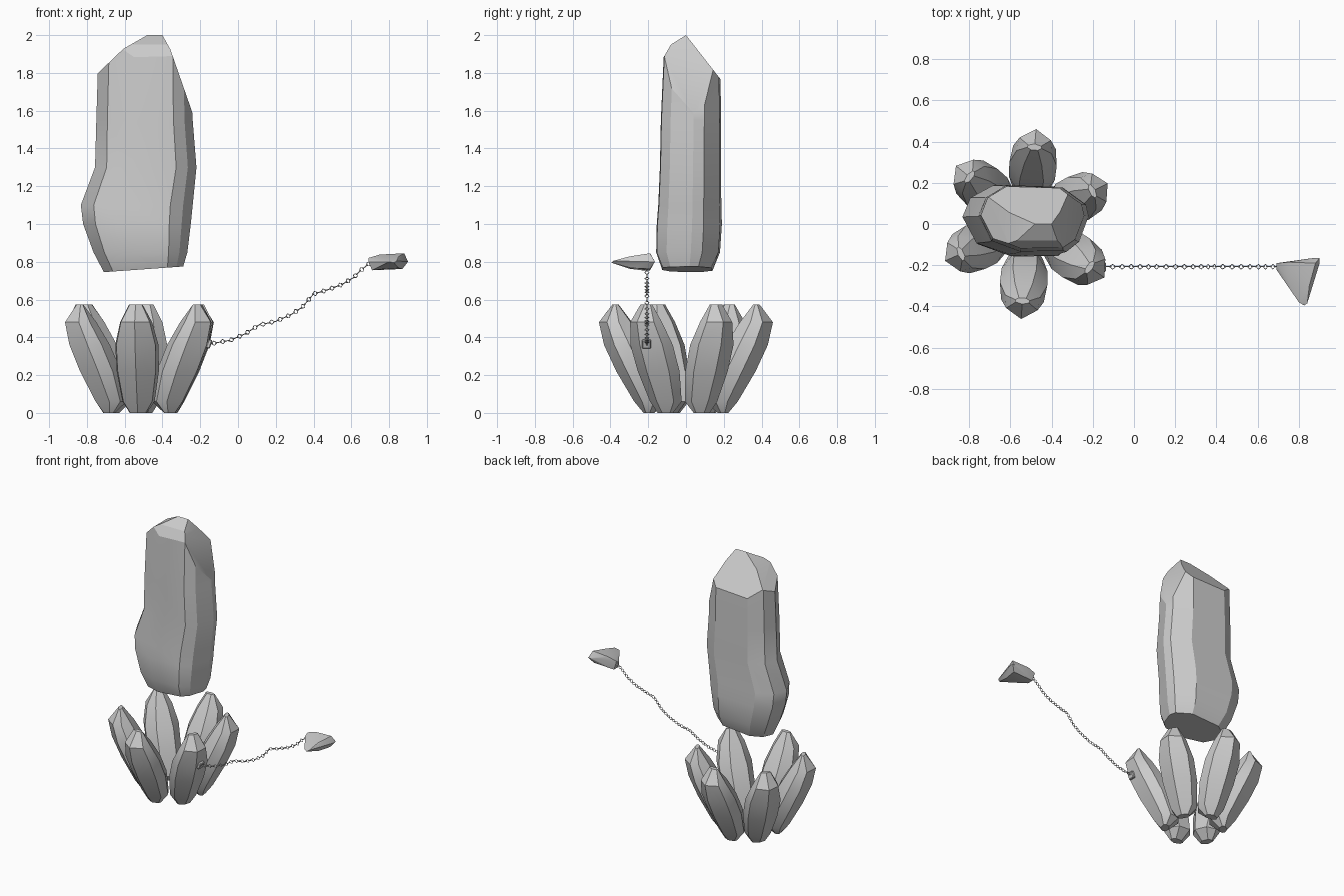
import bpy, bmesh, math
from mathutils import Vector, Matrix

if "Cube" in bpy.data.objects:
    bpy.data.objects.remove(bpy.data.objects["Cube"])


def finish(bm, name, angle=30):
    bmesh.ops.recalc_face_normals(bm, faces=bm.faces)
    mesh = bpy.data.meshes.new(name)
    bm.to_mesh(mesh)
    bm.free()
    ob = bpy.data.objects.new(name, mesh)
    bpy.context.collection.objects.link(ob)
    bpy.ops.object.select_all(action='DESELECT')
    ob.select_set(True)
    bpy.context.view_layer.objects.active = ob
    bpy.ops.object.shade_smooth_by_angle(angle=math.radians(angle))
    return ob


def loft(bm, rings):
    loops = [[bm.verts.new(p) for p in ring] for ring in rings]
    n = len(loops[0])
    for a, b in zip(loops, loops[1:]):
        for i in range(n):
            j = (i + 1) % n
            bm.faces.new((a[i], a[j], b[j], b[i]))
    bm.faces.new(loops[0][::-1])
    bm.faces.new(loops[-1])


def slice_off(bm, co, no):
    geom = bm.verts[:] + bm.edges[:] + bm.faces[:]
    bmesh.ops.bisect_plane(bm, geom=geom, plane_co=co, plane_no=Vector(no).normalized(),
                           clear_outer=True, dist=1e-5)
    rim = [e for e in bm.edges if e.is_boundary]
    if rim:
        bmesh.ops.holes_fill(bm, edges=rim, sides=0)


# Large floating rock: rounded outline lofted upward, then faceted crown
outline = [(-1, .1), (-.87, .65), (-.5, 1), (.53, .95), (.95, .45), (1, .1),
           (.83, -.65), (.6, -.95), (-.23, -.97), (-.77, -.65)]
# z, x min, x max, y min, y max
levels = [(.745, -.71, -.29, -.13, .14), (.85, -.765, -.268, -.163, .18),
          (1.0, -.82, -.25, -.16, .19), (1.1, -.832, -.24, -.152, .187),
          (1.3, -.757, -.22, -.143, .185), (1.55, -.75, -.24, -.138, .186),
          (2.05, -.735, -.25, -.115, .178)]
rings = []
for z, x0, x1, y0, y1 in levels:
    cx, cy, hx, hy = (x0 + x1) / 2, (y0 + y1) / 2, (x1 - x0) / 2, (y1 - y0) / 2
    tilt = .03 if z < .8 else 0
    rings.append([(cx + u * hx, cy + v * hy, z + tilt * (u + 1) / 2) for u, v in outline])
bm = bmesh.new()
loft(bm, rings)
for co, no in [((-.45, 0, 2), (0, .23, .18)), ((-.45, 0, 2), (0, -.05, .08)),
               ((-.45, -.08, 1.95), (0, -.07, .04)), ((-.48, 0, 2), (-.08, 0, .14)),
               ((-.62, 0, 1.915), (-.11, 0, .115)), ((-.4, 0, 2), (.09, 0, .05)),
               ((-.36, 0, 1.93), (.23, 0, .08))]:
    slice_off(bm, co, no)
finish(bm, "floating_rock", 25)

# Ring of six leaning crystals: z, inner radius, outer radius, half width
profile = [(0, .17, .225, .045), (.06, .105, .275, .085), (.22, .145, .37, .112),
           (.36, .215, .435, .115), (.48, .29, .462, .085), (.575, .36, .39, .035)]
section = [(1, 0), (.72, .9), (.35, 1), (0, .5), (0, -.5), (.35, -1), (.72, -.9)]
for k, (deg, scale) in enumerate([(27, .94), (85, 1), (141, .97), (204, .95), (266, 1), (325, .98)]):
    a = math.radians(deg)
    er, et = Vector((math.cos(a), math.sin(a), 0)), Vector((-math.sin(a), math.cos(a), 0))
    rings = []
    for z, r0, r1, w in profile:
        rings.append([Vector((-.515, 0, z)) + er * (r0 + (r1 - r0) * f) * scale
                      + et * w * g for f, g in section])
    bm = bmesh.new()
    loft(bm, rings)
    finish(bm, f"base_crystal_{k + 1}", 32)

# Small rock at the end of the chain
pts = [(.69, -.19, .82), (.69, -.22, .80), (.71, -.19, .755), (.71, -.235, .755),
       (.75, -.185, .838), (.74, -.25, .82), (.87, -.165, .80), (.90, -.165, .80),
       (.88, -.19, .845), (.87, -.19, .762), (.90, -.19, .80), (.80, -.38, .80),
       (.825, -.395, .795), (.84, -.385, .805), (.85, -.30, .828), (.78, -.30, .763),
       (.85, -.29, .767)]
bm = bmesh.new()
for p in pts:
    bm.verts.new(p)
bmesh.ops.convex_hull(bm, input=bm.verts)
finish(bm, "small_rock", 35)

# Chain of diamond links along a sagging path, alternate links turned
path = [(-.15, .365), (-.12, .37), (-.04, .385), (.04, .42), (.11, .465), (.2, .485),
        (.28, .52), (.34, .56), (.4, .63), (.47, .65), (.55, .68), (.61, .715),
        (.65, .755), (.7, .795)]
path = [Vector((x, -.207, z)) for x, z in path]
spots, carry, step = [], 0, .0235
for a, b in zip(path, path[1:]):
    d = (b - a).length
    while carry <= d:
        spots.append((a.lerp(b, carry / d), (b - a).normalized()))
        carry += step
    carry -= d
bm = bmesh.new()
for k, (co, t) in enumerate(spots):
    side = Vector((0, 1, 0))
    up = t.cross(side)
    if k % 2:
        side, up = up, side
    grid = []
    for i in range(4):
        a = i * math.pi / 2
        out = t * math.cos(a) * .0165 + side * math.sin(a) * .0115
        n = out.normalized()
        grid.append([bm.verts.new(co + out + (n * math.cos(b) + up * math.sin(b)) * .0025)
                     for b in (0, math.pi / 2, math.pi, 3 * math.pi / 2)])
    for i in range(4):
        for j in range(4):
            p, q = grid[i], grid[(i + 1) % 4]
            bm.faces.new((p[j], q[j], q[(j + 1) % 4], p[(j + 1) % 4]))
finish(bm, "chain")

# Anchor block fixing the chain to a crystal
bm = bmesh.new()
bmesh.ops.create_cube(bm, size=1, matrix=Matrix.Translation((-.153, -.209, .365))
                      @ Matrix.Rotation(math.radians(20), 4, 'Y')
                      @ Matrix.Diagonal((.022, .048, .048, 1)))
bmesh.ops.bevel(bm, geom=bm.edges[:], offset=.005, segments=1, affect='EDGES')
finish(bm, "chain_anchor")
